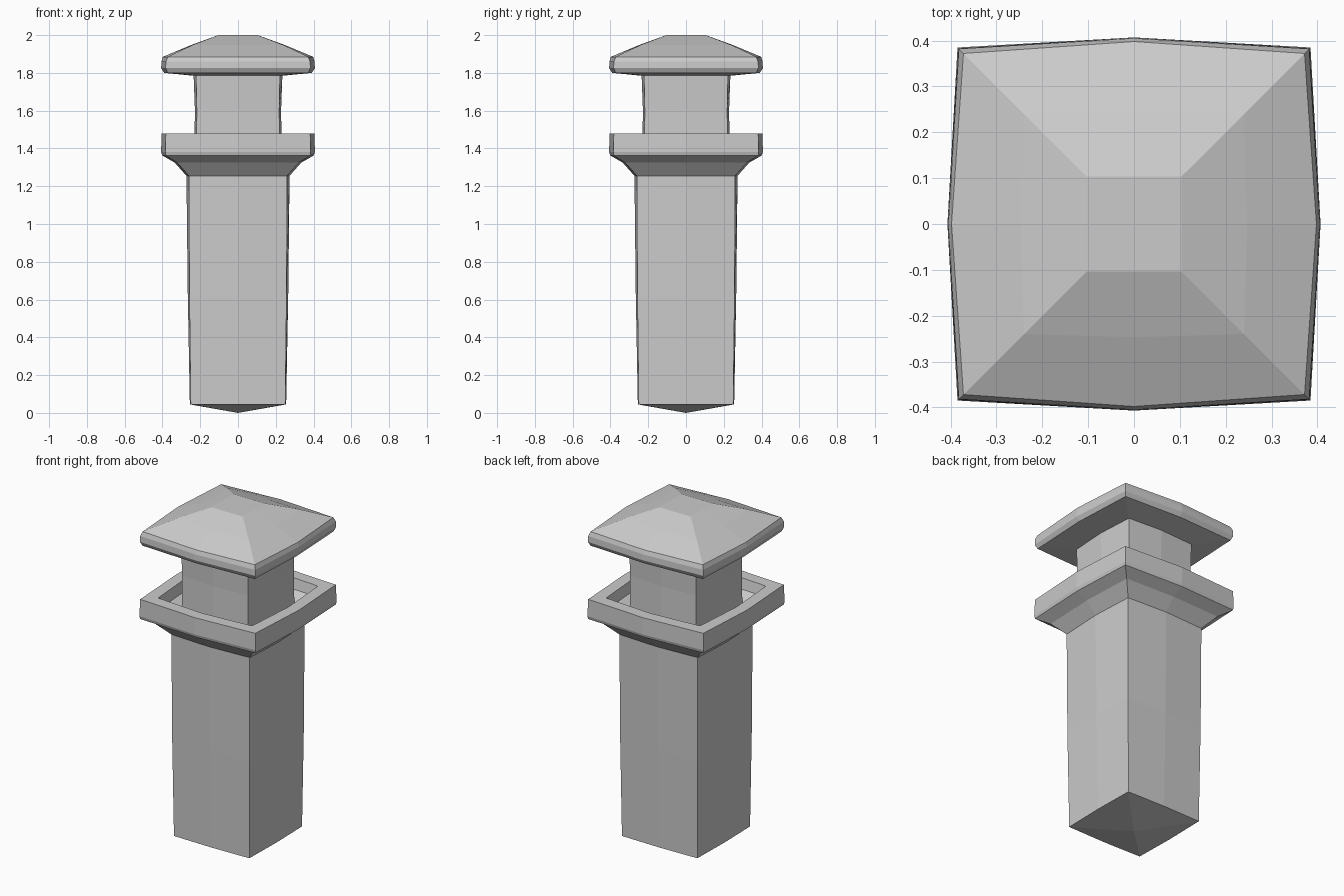
import bpy
import bmesh

cube = bpy.data.objects.get("Cube")
if cube:
    bpy.data.objects.remove(cube, do_unlink=True)

stone = bpy.data.materials.new("pale grey stone")
stone.use_nodes = True
GREY = (0.6, 0.6, 0.6, 1)
stone.diffuse_color = GREY
stone.node_tree.nodes["Principled BSDF"].inputs["Base Color"].default_value = GREY


def bulged_ring(bm, corner, middle, z):
    """Square ring of eight points whose side middles bow outwards."""
    c, m = corner, middle
    outline = [(c, -c), (m, 0), (c, c), (0, m), (-c, c), (-m, 0), (-c, -c), (0, -m)]
    return [bm.verts.new((x, y, z)) for x, y in outline]


def stacked_part(name, rings, tip=None, top=False):
    """Bridge rings of (corner, middle, height) upwards into one surface."""
    bm = bmesh.new()
    loops = [bulged_ring(bm, *r) for r in rings]
    for low, high in zip(loops, loops[1:]):
        for i in range(8):
            j = (i + 1) % 8
            bm.faces.new((low[i], low[j], high[j], high[i]))
    if tip is not None:
        point = bm.verts.new((0, 0, tip))
        for i in range(8):
            bm.faces.new((loops[0][(i + 1) % 8], loops[0][i], point))
    if top:
        bm.faces.new(loops[-1])
    mesh = bpy.data.meshes.new(name)
    bm.to_mesh(mesh)
    bm.free()
    mesh.materials.append(stone)
    obj = bpy.data.objects.new(name, mesh)
    bpy.context.collection.objects.link(obj)
    return obj


# Tapered shaft with a shallow pointed underside
stacked_part("shaft", [(0.25, 0.255, 0.045), (0.257, 0.266, 0.63),
                       (0.26, 0.273, 1.255)], tip=0.0)

# Flared collar with a raised rim around a sunken tray
stacked_part("collar", [(0.26, 0.273, 1.255), (0.322, 0.335, 1.325),
                        (0.382, 0.4, 1.362), (0.385, 0.407, 1.38),
                        (0.382, 0.405, 1.48), (0.312, 0.335, 1.48),
                        (0.3, 0.32, 1.42), (0.22, 0.235, 1.38)])

# Neck between tray and cap
stacked_part("neck", [(0.22, 0.232, 1.38), (0.218, 0.228, 1.6),
                      (0.222, 0.235, 1.785)])

# Overhanging cap with a bevelled band and hipped roof
stacked_part("cap", [(0.222, 0.235, 1.785), (0.372, 0.39, 1.8),
                     (0.383, 0.407, 1.825), (0.382, 0.405, 1.86),
                     (0.372, 0.398, 1.885), (0.24, 0.247, 1.948),
                     (0.104, 0.104, 2.0)], top=True)
